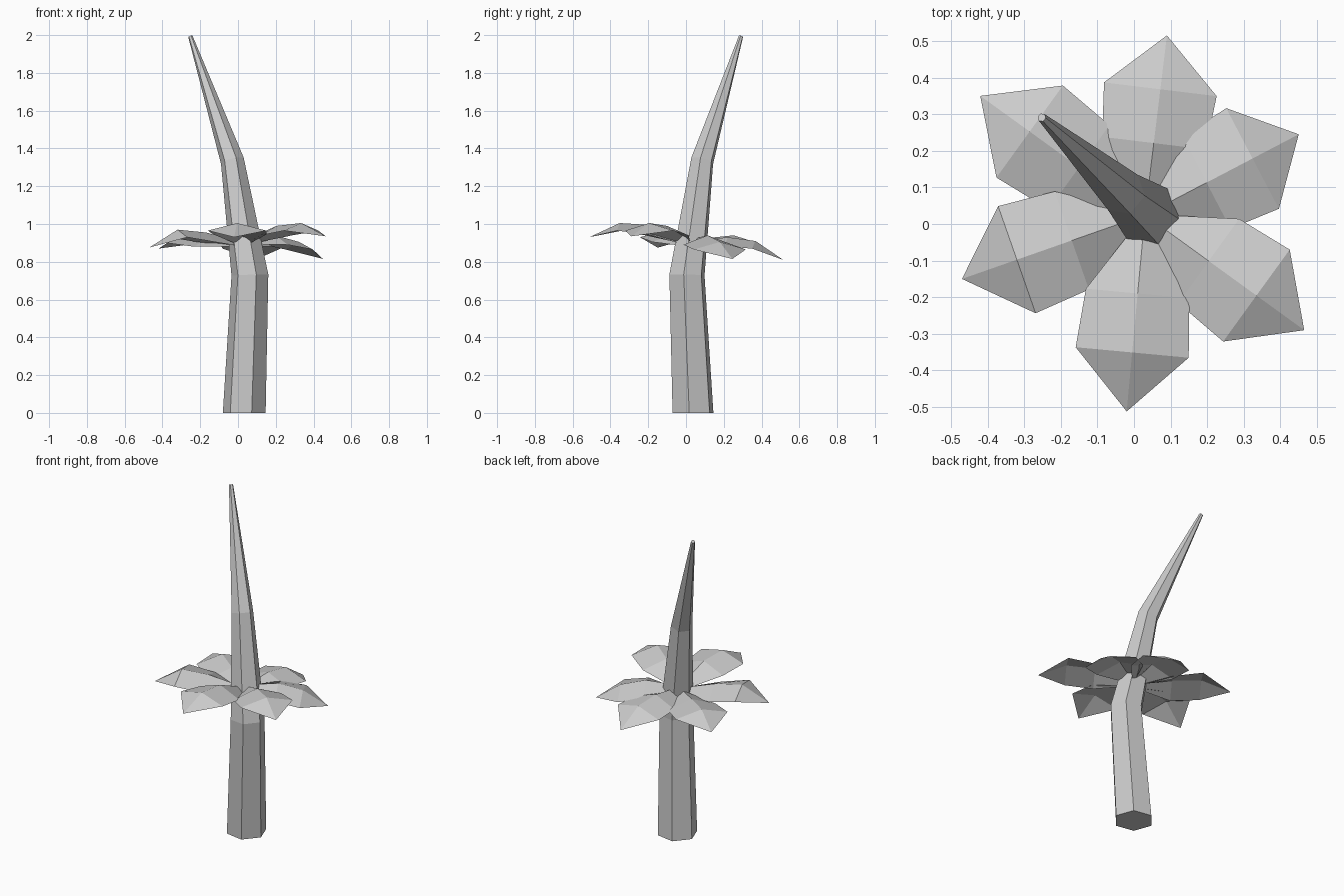
import bpy, math
from mathutils import Vector

if "Cube" in bpy.data.objects:
    bpy.data.objects.remove(bpy.data.objects["Cube"])


def make_object(name, verts, faces):
    mesh = bpy.data.meshes.new(name)
    mesh.from_pydata(verts, [], faces)
    mesh.update()
    obj = bpy.data.objects.new(name, mesh)
    bpy.context.collection.objects.link(obj)
    return obj


# Bent hexagonal stem: centre, radius, ring normal
rings = [((0.033, 0.037, 0.0), 0.115, (0, 0, 1)),
         ((0.063, 0.005, 0.73), 0.099, (-0.03, 0.02, 1)),
         ((-0.03, 0.086, 1.335), 0.063, (-0.25, 0.22, 1)),
         ((-0.252, 0.291, 1.993), 0.012, (-0.34, 0.31, 1))]
verts = []
for centre, radius, normal in rings:
    turn = Vector((0, 0, 1)).rotation_difference(Vector(normal))
    for k in range(6):
        a = math.radians(60 * k - 10)
        verts.append(Vector(centre) + turn @ Vector((radius * math.cos(a), radius * math.sin(a), 0)))
faces = [tuple(reversed(range(6))), tuple(range(18, 24))]
for i in range(3):
    for k in range(6):
        j = (k + 1) % 6
        faces.append((6 * i + k, 6 * i + j, 6 * i + 6 + j, 6 * i + 6 + k))
make_object("stem", verts, faces)

# Crown of ribbed leaves: tip position, rib height at inner and outer stations
crown = Vector((0.03, 0.025, 0))
leaves = [((0.465, -0.29, 0.935), 0.99, 1.005),
          ((0.45, 0.245, 0.815), 0.94, 0.905),
          ((0.09, 0.515, 0.81), 0.93, 0.91),
          ((-0.42, 0.35, 0.87), 0.93, 0.94),
          ((-0.47, -0.15, 0.875), 0.955, 0.97),
          ((-0.02, -0.512, 0.93), 0.995, 1.005)]
for n, (tip, z_inner, z_outer) in enumerate(leaves):
    tip = Vector(tip)
    flat = Vector((tip.x, tip.y, 0)) - crown
    length = flat.length
    out = flat.normalized()
    side = Vector((-out.y, out.x, 0))
    z_base = 0.92 + 0.05 * (0.15 * out.x - 0.13 * out.y)
    # distance, half width, rib height, drop of the edges
    stations = [(0.05, 0.035, z_base, 0.03),
                (0.40 * length, 0.142, z_inner, 0.05),
                (0.70 * length, 0.155, z_outer, 0.04)]
    verts, faces = [], []
    for d, w, z, drop in stations:
        for s in (-1, 0, 1):
            verts.append(crown + out * d + side * (s * w) + Vector((0, 0, z - abs(s) * drop)))
    verts.append(tip)
    for i in (0, 3):
        for k in (0, 1):
            faces.append((i + k, i + k + 3, i + k + 4, i + k + 1))
    faces += [(6, 9, 7), (7, 9, 8)]
    make_object(f"leaf_{n + 1}", verts, faces)
